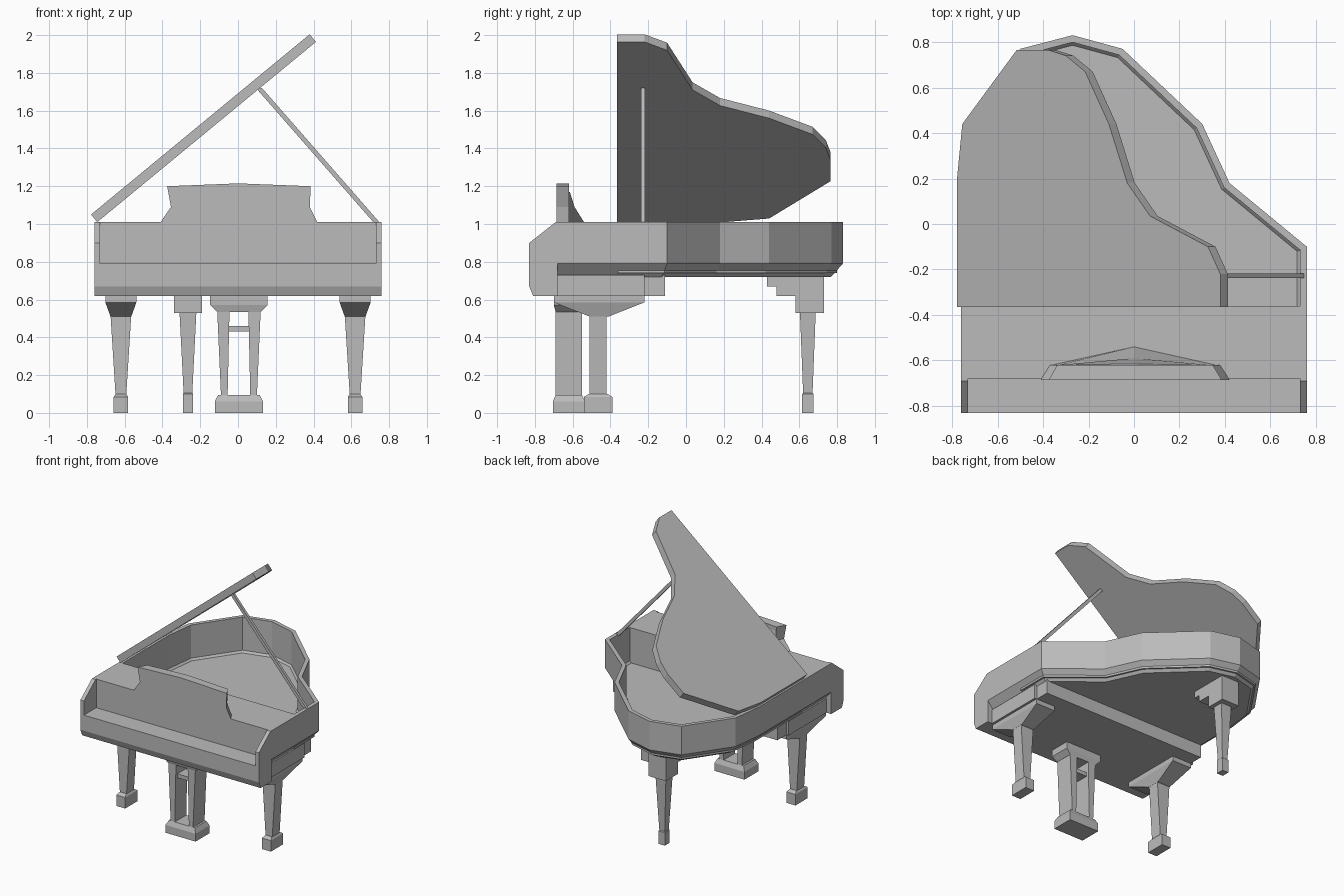
import bpy, bmesh, math
from mathutils import Vector

if "Cube" in bpy.data.objects:
    bpy.data.objects.remove(bpy.data.objects["Cube"])

GREY = (0.5, 0.5, 0.5, 1)
grey = bpy.data.materials.new("plain_grey")
grey.use_nodes = True
grey.diffuse_color = GREY
grey.node_tree.nodes["Principled BSDF"].inputs["Base Color"].default_value = GREY


def loft(name, loops):
    """Join equal closed loops in order and cap both ends."""
    bm = bmesh.new()
    rings = [[bm.verts.new(p) for p in loop] for loop in loops]
    n = len(rings[0])
    for a, b in zip(rings, rings[1:]):
        for i in range(n):
            j = (i + 1) % n
            bm.faces.new((a[i], a[j], b[j], b[i]))
    bm.faces.new(rings[0][::-1])
    bm.faces.new(rings[-1])
    bmesh.ops.recalc_face_normals(bm, faces=bm.faces)
    mesh = bpy.data.meshes.new(name)
    bm.to_mesh(mesh)
    bm.free()
    mesh.materials.append(grey)
    obj = bpy.data.objects.new(name, mesh)
    bpy.context.collection.objects.link(obj)
    return obj


def rect(x0, x1, y0, y1, z):
    return [(x0, y0, z), (x1, y0, z), (x1, y1, z), (x0, y1, z)]


def box(name, x0, x1, y0, y1, z0, z1):
    return loft(name, [rect(x0, x1, y0, y1, z) for z in (z0, z1)])


def side_profile(name, pts, x0, x1):
    return loft(name, [[(x, y, z) for y, z in pts] for x in (x0, x1)])


def column(name, cx, cy, sections):
    """Stack of centred rectangles: half width, half depth, height."""
    return loft(name, [rect(cx - w, cx + w, cy - d, cy + d, z) for w, d, z in sections])


# Curved case: chamfered bottom, outer wall, rim top, sunken soundboard
FRONT = -0.68
OUTLINE = [(0.76, FRONT), (0.76, -0.1), (0.42, 0.18), (0.3, 0.44), (-0.05, 0.77), (-0.27, 0.83),
           (-0.5, 0.77), (-0.73, 0.44), (-0.76, 0.2), (-0.76, FRONT)]


def case_loop(inset, z, front=FRONT):
    pts = [Vector(p) for p in OUTLINE]
    loop = []
    for i, p in enumerate(pts):
        if i in (0, len(pts) - 1):
            loop.append((p.x - math.copysign(inset, p.x), front, z))
            continue
        a, b = (p - pts[i - 1]).normalized(), (pts[i + 1] - p).normalized()
        na, nb = Vector((-a.y, a.x)), Vector((-b.y, b.x))
        q = p + (na + nb) * inset / (1 + na.dot(nb))
        loop.append((q.x, q.y, z))
    return loop


loft("case", [case_loop(0.06, 0.72), case_loop(0, 0.79), case_loop(0, 1.01),
              case_loop(0.03, 1.01, -0.36), case_loop(0.03, 0.74, -0.36)])

# Key bed, cheeks and frame underneath
side_profile("key_bed", [(-0.83, 0.67), (-0.83, 0.79), (FRONT, 0.79), (FRONT, 0.62), (-0.81, 0.62)],
             -0.73, 0.73)
for side, s in (("left", 1), ("right", -1)):
    side_profile(side + "_cheek", [(-0.83, 0.67), (-0.83, 0.9), (-0.69, 1.01), (FRONT, 1.01),
                                   (FRONT, 0.62), (-0.81, 0.62)], s * 0.73, s * 0.76)
box("bed_frame", -0.72, 0.72, FRONT, -0.22, 0.62, 0.73)
box("cross_beam", -0.7, 0.7, -0.22, -0.11, 0.62, 0.73)

# Music desk: shaped panel with a faceted brace behind it
DESK = [(-0.41, 1.01), (-0.355, 1.09), (-0.375, 1.2), (0, 1.215), (0.385, 1.2), (0.38, 1.09), (0.42, 1.01)]
loft("music_desk", [[(x, -0.685, z) for x, z in DESK], [(x * 0.9, -0.62, z) for x, z in DESK]])
loft("desk_brace", [[(-w, -0.63, z), (w, -0.63, z), (w, -0.62, z), (0, y, z), (-w, -0.62, z)]
                    for w, y, z in ((0.36, -0.54, 1.01), (0.33, -0.59, 1.09), (0.33, -0.615, 1.17))])

# Raised lid: distance from hinge and depth, tilted about the hinge
LID = [(0, -0.365), (1.5, -0.365), (1.5, -0.22), (1.43, -0.1), (1.1, 0.035), (0.97, 0.18), (0.865, 0.44),
       (0.73, 0.67), (0.62, 0.74), (0.52, 0.765), (0.34, 0.765), (0.03, 0.44), (0, 0.2)]
lid = loft("lid", [[(u, y, z) for u, y in LID] for z in (0, 0.052)])
lid.location = (-0.745, 0, 1.01)
lid.rotation_euler.y = -math.radians(39.5)

# Prop stick
loft("prop_stick", [[(x - 0.02, -0.237, z), (x + 0.012, -0.237, z), (x + 0.012, -0.217, z), (x - 0.02, -0.217, z)]
                    for x, z in ((0.745, 1.0), (0.115, 1.72))])

# Front legs with flared brackets
for side, s in (("left", 1), ("right", -1)):
    x = s * 0.62
    loft(side + "_leg_bracket", [rect(x - 0.055, x + 0.055, -0.51, -0.41, 0.51),
                                 rect(x - 0.082, x + 0.082, -0.7, -0.22, 0.585),
                                 rect(x - 0.082, x + 0.082, -0.7, -0.22, 0.63)])
    column(side + "_front_leg", x, -0.465, [(0.028, 0.045, 0.09), (0.055, 0.045, 0.52)])
    column(side + "_front_foot", x, -0.465, [(0.038, 0.075, 0), (0.038, 0.075, 0.085), (0.028, 0.05, 0.1)])

# Back leg with stepped bracket
column("back_leg", -0.265, 0.645, [(0.027, 0.03, 0), (0.027, 0.03, 0.1), (0.023, 0.025, 0.105),
                                   (0.045, 0.042, 0.54)])
for i, (y, z) in enumerate(((0.58, 0.53), (0.48, 0.62), (0.43, 0.67))):
    box("back_leg_step_%d" % (i + 1), -0.34, -0.19, y, 0.73, z, 0.73)

# Pedal stand
Y = -0.62
column("pedal_base", 0.005, Y, [(0.128, 0.085, 0), (0.128, 0.085, 0.06), (0.11, 0.07, 0.095)])
column("pedal_top", 0.005, Y, [(0.115, 0.07, 0.535), (0.152, 0.08, 0.57), (0.152, 0.08, 0.63)])
for side, s in (("left", 1), ("right", -1)):
    loft(side + "_pedal_post", [rect(0.005 + s * a, 0.005 + s * b, Y - 0.07, Y + 0.07, z)
                                for a, b, z in ((0.06, 0.095, 0.09), (0.05, 0.115, 0.54))])
box("pedal_crossbar", -0.055, 0.06, Y - 0.05, Y + 0.05, 0.43, 0.46)
